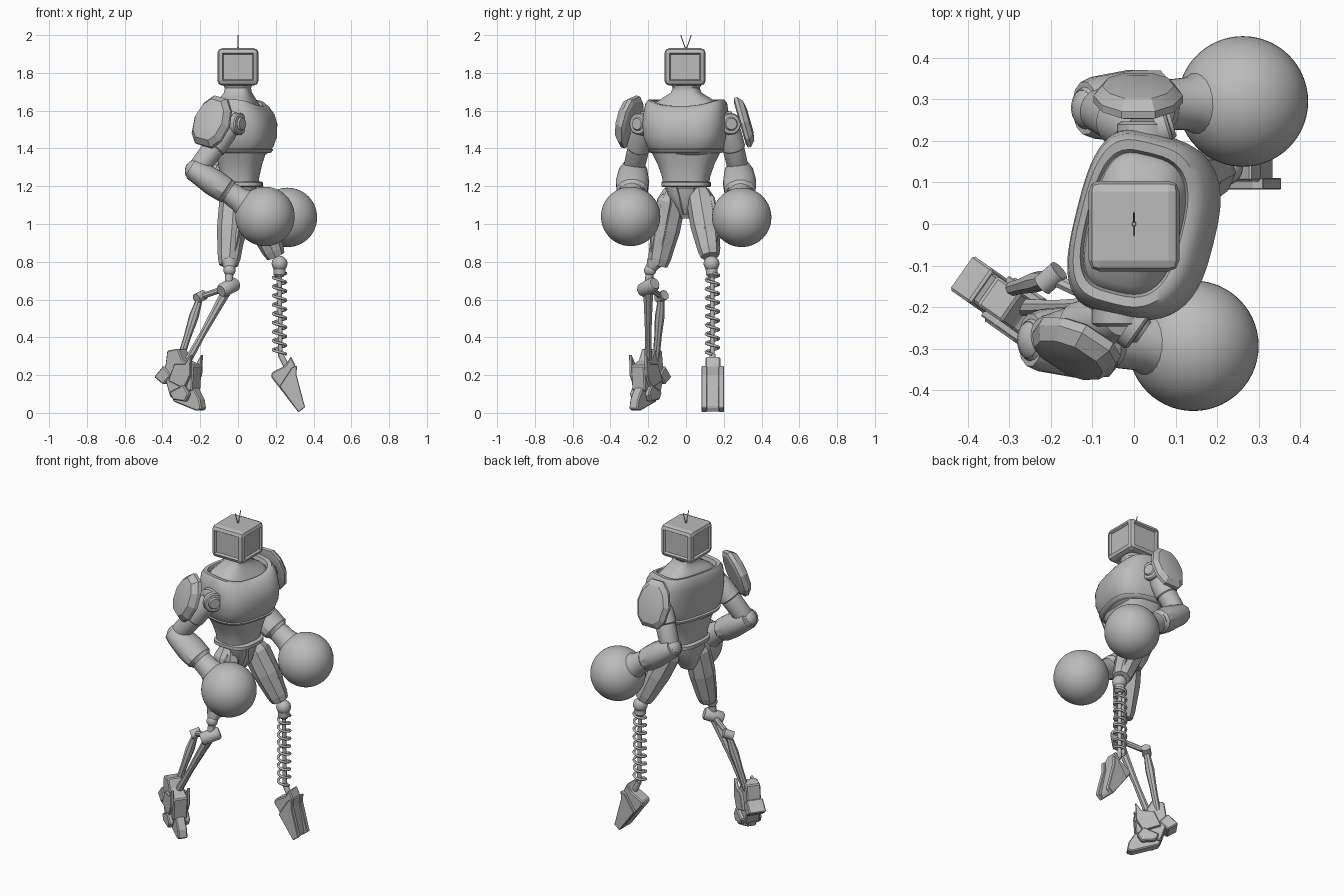
import bpy, bmesh, math
from mathutils import Vector as V, Matrix

cube = bpy.data.objects.get("Cube")
if cube:
    bpy.data.objects.remove(cube)

grey = bpy.data.materials.new("mid grey")
grey.use_nodes = True
grey.diffuse_color = (0.5, 0.5, 0.5, 1)
grey.node_tree.nodes["Principled BSDF"].inputs["Base Color"].default_value = grey.diffuse_color


def finish(name, bm, matrix=None, smooth=None, bevel=0):
    if matrix:
        bm.transform(matrix)
    bmesh.ops.recalc_face_normals(bm, faces=bm.faces)
    mesh = bpy.data.meshes.new(name)
    bm.to_mesh(mesh)
    bm.free()
    ob = bpy.data.objects.new(name, mesh)
    bpy.context.collection.objects.link(ob)
    mesh.materials.append(grey)
    if bevel:
        mod = ob.modifiers.new("Bevel", 'BEVEL')
        mod.width, mod.segments = bevel, 1
    if smooth:
        bpy.ops.object.select_all(action='DESELECT')
        ob.select_set(True)
        bpy.context.view_layer.objects.active = ob
        bpy.ops.object.shade_smooth_by_angle(angle=math.radians(smooth))


def skin(name, rings, **kw):
    """Bridge rings with equal point counts and cap both ends."""
    bm = bmesh.new()
    loops = [[bm.verts.new(p) for p in r] for r in rings]
    n = len(loops[0])
    for a, b in zip(loops, loops[1:]):
        for i in range(n):
            bm.faces.new((a[i], a[(i + 1) % n], b[(i + 1) % n], b[i]))
    bm.faces.new(loops[0])
    bm.faces.new(loops[-1])
    finish(name, bm, **kw)


def lathe(name, a, b, profile, sides=16, squash=1, smooth=35):
    """Turned part from a to b; profile holds (fraction, radius)."""
    a, b = V(a), V(b)
    m = Matrix.Translation(a) @ (b - a).to_track_quat('Z', 'Y').to_matrix().to_4x4()
    length = (b - a).length
    angles = [math.tau * (i + 0.5) / sides for i in range(sides)]
    rings = [[(r * math.cos(t), r * squash * math.sin(t), f * length) for t in angles]
             for f, r in profile]
    skin(name, rings, matrix=m, smooth=smooth)


def rod(name, a, b, r, sides=12):
    lathe(name, a, b, [(0, r), (1, r)], sides)


def ball(name, c, r, seg=20):
    bm = bmesh.new()
    bmesh.ops.create_uvsphere(bm, u_segments=seg, v_segments=seg // 2, radius=r)
    finish(name, bm, Matrix.Translation(c), smooth=60)


def body(name, rows, yaw, n=48):
    """Rounded torso section; rows hold (z, front, back, half width, shoulder lift)."""
    rings = []
    for z, front, back, half, lift in rows:
        ring = []
        for i in range(n):
            c, s = math.cos(math.tau * i / n), math.sin(math.tau * i / n)
            e = 0.72 if c > 0 else 0.52
            u = math.copysign(abs(c) ** e, c) * (front if c > 0 else back)
            v = math.copysign(abs(s) ** 0.7, s) * half
            ring.append((u, v, z + lift * (s * s if c > 0 else 1)))
        rings.append(ring)
    skin(name, rings, matrix=Matrix.Rotation(math.radians(yaw), 4, 'Z'), smooth=40)


def prism(name, outline, origin, yaw, width, bevel=0.006):
    """Side outline (along, z) given a width across."""
    m = Matrix.Translation((*origin, 0)) @ Matrix.Rotation(math.radians(yaw), 4, 'Z')
    rings = [[(u, y, z) for u, z in outline] for y in (-width / 2, width / 2)]
    skin(name, rings, matrix=m, bevel=bevel)


# Head: bevelled box with a recessed screen on each side
bm = bmesh.new()
bmesh.ops.create_cube(bm, size=1)
bmesh.ops.scale(bm, vec=(0.218, 0.218, 0.198), verts=bm.verts)
bmesh.ops.bevel(bm, geom=bm.edges[:], offset=0.026, segments=2, profile=0.5, affect='EDGES')
bm.normal_update()
sides = [f for f in bm.faces if f.calc_area() > 0.01 and abs(f.normal.z) < 0.1]
bmesh.ops.inset_individual(bm, faces=sides, thickness=0.01, depth=-0.012)
finish("head", bm, Matrix.Translation((0, -0.005, 1.832)))
for s in (-1, 1):
    rod("antenna", (0, 0, 1.92), (0, 0.028 * s, 2.0), 0.0025, 6)
lathe("antenna_base", (0, 0, 1.92), (0, 0, 1.937), [(0, 0.008), (1, 0.004)])

# Torso
body("neck", [(1.57, .13, .12, .18, .01), (1.61, .115, .105, .17, .02), (1.635, .1, .1, .15, .015),
              (1.665, .085, .085, .12, .005), (1.695, .07, .07, .078, 0), (1.72, .066, .066, .068, 0),
              (1.75, .08, .08, .082, 0)], -14)
body("chest", [(1.36, .13, .11, .15, 0), (1.38, .155, .12, .18, 0), (1.41, .178, .125, .2, 0),
               (1.46, .195, .13, .218, 0), (1.53, .197, .137, .225, 0), (1.58, .18, .142, .22, .01),
               (1.61, .155, .14, .212, .03), (1.625, .135, .13, .198, .035),
               (1.625, .118, .115, .175, .032), (1.61, .112, .108, .168, .022)], -14)
body("chest_rim", [(1.375, .158, .12, .175, 0), (1.38, .168, .13, .19, 0),
                   (1.395, .177, .133, .2, 0), (1.4, .165, .125, .19, 0)], -14)
body("waist", [(1.2, .105, .09, .12, 0), (1.25, .11, .09, .125, 0), (1.32, .125, .1, .15, 0),
               (1.38, .145, .11, .18, 0)], -8)
body("belt", [(1.195, .12, .1, .12, 0), (1.2, .13, .11, .13, 0), (1.22, .13, .11, .13, 0),
              (1.225, .12, .1, .12, 0)], -4)
body("pelvis", [(1.03, .03, .05, .025, 0), (1.08, .06, .075, .05, 0), (1.15, .09, .09, .1, 0),
                (1.2, .1, .09, .11, 0)], 0, n=12)
body("crotch_plate", [(1.05, .06, .01, .02, 0), (1.1, .095, .01, .035, 0), (1.19, .115, .01, .07, 0)], 0, n=12)


# Arms: joint, upper arm, elbow, forearm and round glove
def arm(side, shoulder, elbow, glove, cap):
    sh, el, gl, out = V(shoulder), V(elbow), V(glove), V(cap).normalized()
    inner = V((sh.x, sh.y * 0.7, sh.z))
    lathe(side + "_shoulder_joint", sh * 1.0, inner, [(-0.4, 0.055), (-0.3, 0.066), (0.9, 0.068), (1, 0.06)], 24)
    lathe(side + "_shoulder_cap", sh + out * 0.03, sh + out * 0.072,
          [(0, 0.058), (0.6, 0.058), (0.75, 0.052), (0.78, 0.036), (1, 0.03)], 24)
    lathe(side + "_upper_arm", sh, el,
          [(0, 0.05), (0.2, 0.062), (0.5, 0.064), (0.52, 0.058), (0.9, 0.056), (1, 0.045)], 24)
    ball(side + "_elbow", el, 0.062)
    lathe(side + "_forearm", el, gl,
          [(-0.1, 0.045), (0, 0.062), (0.2, 0.07), (0.45, 0.066), (0.47, 0.06), (0.62, 0.064), (0.75, 0.085)], 20)
    lathe(side + "_forearm_sleeve", el, gl,
          [(-0.08, 0.065), (0.0, 0.077), (0.25, 0.09), (0.42, 0.085), (0.45, 0.072)], 12, squash=0.82)
    ball(side + "_glove", gl, 0.157, 56)


arm("right", (-0.035, -0.22, 1.53), (-0.22, -0.28, 1.28), (0.143, -0.293, 1.04), (1, -0.7, 0))
arm("left", (0.025, 0.22, 1.53), (-0.09, 0.28, 1.28), (0.262, 0.295, 1.035), (1, 0.3, 0))


# Shoulder shields: faceted domed plates
def shield(name, centre, normal, roll, depth):
    n = V(normal).normalized()
    turn = Matrix.Rotation(math.radians(roll), 3, n)
    right = V((0, 0, 1)).cross(n).normalized()
    up = turn @ n.cross(right)
    right = turn @ right
    half = [(0.04, 0.138), (0.085, 0.085), (0.108, 0), (0.09, -0.09), (0.05, -0.135)]
    outline = half + [(-x, y) for x, y in reversed(half)]
    layers = [(0.85, -0.04), (1, -0.03), (1, -0.005), (0.8, 0.03), (0.45, 0.042)]
    skin(name, [[V(centre) + right * x * k + up * y * k + n * d * depth for x, y in outline]
                for k, d in layers], smooth=20)


shield("right_shoulder_shield", (-0.143, -0.305, 1.545), (-0.45, -0.8, 0.28), -14, 0.9)
shield("left_shoulder_shield", (0.01, 0.312, 1.54), (0, 0.95, 0.27), 0, 0.7)


# Thighs: faceted taper with a raised plate
def thigh(side, hip, knee, out):
    hip, knee = V(hip), V(knee)
    lathe(side + "_thigh", hip, knee,
          [(-0.05, 0.052), (0.1, 0.076), (0.5, 0.077), (0.9, 0.06), (1, 0.05)], 8, smooth=None)
    off = V((0.03, 0.022 * out, 0))
    lathe(side + "_thigh_plate", hip + off, knee + off * 0.6,
          [(0.02, 0.035), (0.1, 0.055), (0.6, 0.055), (0.85, 0.035)], 4, smooth=None)


thigh("right", (-0.02, -0.068, 1.16), (-0.05, -0.148, 0.78), -1)
thigh("left", (0.05, 0.072, 1.16), (0.2, 0.128, 0.83), 1)

# Right lower leg: knee joint, shin rod and piston
knee, hinge, pivot = V((-0.045, -0.19, 0.755)), V((-0.05, -0.2, 0.665)), V((-0.2, -0.13, 0.615))
ball("right_knee", knee, 0.032)
lathe("right_knee_socket", (-0.045, -0.165, 0.8), knee, [(0, 0.045), (1, 0.025)])
rod("right_knee_link", knee, hinge, 0.022)
axis = V((0.04, 0.035, 0.02))
lathe("right_hinge", hinge - axis, hinge + axis, [(0, 0.03), (0.1, 0.038), (0.9, 0.038), (1, 0.03)])
lathe("right_shin", hinge, (-0.28, -0.2, 0.25), [(0, 0.03), (0.25, 0.024), (0.6, 0.018), (1, 0.022)], 8)
rod("right_piston_arm", hinge, pivot, 0.016, 8)
rod("right_piston_pivot", pivot - axis * 0.5, pivot + axis * 0.5, 0.027)
lathe("right_piston", pivot, (-0.31, -0.16, 0.27), [(0, 0.016), (0.3, 0.026), (0.6, 0.02), (1, 0.018)], 8)

# Right foot: pointed down, turned outward
at, turn = (-0.41, -0.12), -35
prism("right_foot_body", [(.05, .2), (.07, .33), (.14, .34), (.17, .28), (.24, .25), (.23, .12), (.09, .08)], at, turn, 0.085)
prism("right_heel", [(-.01, .19), (.05, .25), (.1, .2), (.05, .15)], at, turn, 0.1)
prism("right_toe", [(.08, .1), (.22, .15), (.27, .07), (.28, .02), (.25, .01), (.1, .06)], at, turn, 0.055)
for s in (-1, 1):
    side = (at[0] + 0.028 * s, at[1] + 0.04 * s)
    prism("right_foot_fin", [(.09, .17), (.13, .26), (.2, .26), (.235, .31), (.23, .2), (.19, .13)], side, turn, 0.02, 0.003)
    prism("right_side_toe", [(.1, .11), (.19, .15), (.225, .1), (.2, .06), (.12, .07)], side, turn, 0.03)

# Left lower leg: coil spring around a rod
ball("left_knee", (0.22, 0.135, 0.79), 0.042)
lathe("left_knee_collar", (0.22, 0.135, 0.77), (0.22, 0.138, 0.72), [(0, 0.032), (0.7, 0.032), (1, 0.02)])
rod("left_spring_rod", (0.22, 0.138, 0.75), (0.225, 0.14, 0.3), 0.012)
turns, steps = 9, 16
curve = bpy.data.curves.new("left_spring", 'CURVE')
curve.dimensions = '3D'
curve.bevel_depth, curve.bevel_resolution = 0.0075, 1
spline = curve.splines.new('POLY')
spline.points.add(turns * steps)
for i, p in enumerate(spline.points):
    t = math.tau * i / steps
    p.co = (0.22 + 0.034 * math.cos(t), 0.14 + 0.034 * math.sin(t), 0.74 - 0.43 * i / (turns * steps), 1)
curve.materials.append(grey)
bpy.context.collection.objects.link(bpy.data.objects.new("left_spring", curve))

# Left foot: downward wedge with a framed front
rod("left_ankle", (0.225, 0.14, 0.31), (0.26, 0.14, 0.24), 0.016)
prism("left_foot", [(.18, .215), (.25, .25), (.28, .3), (.305, .25), (.3, .2), (.335, .03), (.32, .003), (.175, .19)],
      (0, 0.142), 0, 0.08)
for s in (-1, 1):
    prism("left_foot_rail", [(.285, .24), (.312, .25), (.31, .2), (.355, .03), (.32, .003), (.22, .14)],
          (0, 0.142 + 0.045 * s), 0, 0.028, 0.003)
